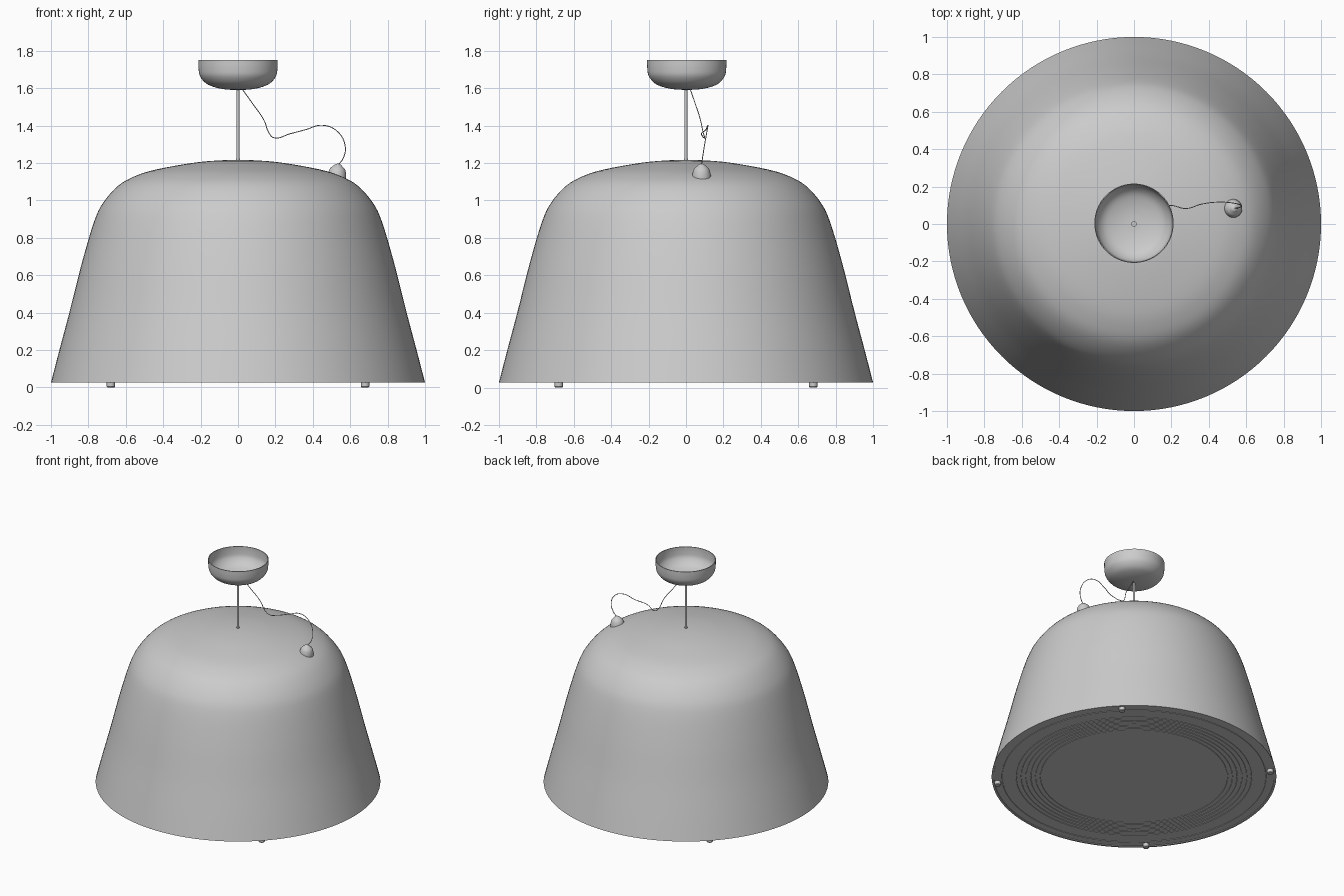
import bpy, bmesh, math
from mathutils import Vector, Euler

cube = bpy.data.objects.get("Cube")
if cube:
    bpy.data.objects.remove(cube)

# One plain grey finish
grey = bpy.data.materials.new("satin_grey")
grey.use_nodes = True
colour = (0.6, 0.6, 0.6, 1)
grey.diffuse_color = colour
grey.node_tree.nodes["Principled BSDF"].inputs["Base Color"].default_value = colour


def finish(obj, angle=35):
    obj.data.materials.append(grey)
    bpy.ops.object.select_all(action='DESELECT')
    obj.select_set(True)
    bpy.context.view_layer.objects.active = obj
    bpy.ops.object.shade_smooth_by_angle(angle=math.radians(angle))
    return obj


def smooth_profile(points, steps=4):
    """Catmull-Rom curve through (radius, height) points."""
    p = [Vector(q) for q in points]
    p = [2 * p[0] - p[1]] + p + [2 * p[-1] - p[-2]]
    out = []
    for a, b, c, d in zip(p, p[1:], p[2:], p[3:]):
        for i in range(steps):
            t = i / steps
            out.append(0.5 * (2 * b + (c - a) * t + (2 * a - 5 * b + 4 * c - d) * t ** 2
                              + (3 * b - a - 3 * c + d) * t ** 3))
    out.append(p[-2])
    return [(max(v.x, 0), v.y) for v in out]


def lathe(name, profile, segments=96, location=(0, 0, 0), tilt=(0, 0, 0)):
    """Spin a profile around the z axis."""
    bm = bmesh.new()
    verts = [bm.verts.new((r, 0, z)) for r, z in profile]
    edges = [bm.edges.new(pair) for pair in zip(verts, verts[1:])]
    bmesh.ops.spin(bm, geom=verts + edges, cent=(0, 0, 0), axis=(0, 0, 1),
                   angle=math.tau, steps=segments, use_merge=True)
    bmesh.ops.remove_doubles(bm, verts=bm.verts, dist=0.0002)
    bmesh.ops.recalc_face_normals(bm, faces=bm.faces)
    mesh = bpy.data.meshes.new(name)
    bm.to_mesh(mesh)
    bm.free()
    obj = bpy.data.objects.new(name, mesh)
    bpy.context.collection.objects.link(obj)
    obj.location, obj.rotation_euler = location, tilt
    return finish(obj)


# Bell-shaped shade with a thin wall
outer = smooth_profile([(1, 0.026), (0.955, 0.2), (0.9, 0.407), (0.835, 0.665), (0.77, 0.885),
                        (0.72, 0.989), (0.64, 1.079), (0.55, 1.13), (0.44, 1.165),
                        (0.24, 1.201), (0.1, 1.214), (0, 1.217)])
inner = [(max(r - 0.014, 0), z - 0.012) for r, z in reversed(outer[1:])]
lathe("shade", outer[::-1] + [(0.985, 0.026)] + inner[::-1], 128)

# Flat diffuser disc closing the mouth, scored with fine rings
disc = [(0, 0.09), (0.975, 0.09), (0.986, 0.03)]
for radius in [0.93] + [0.83 - 0.034 * i for i in range(6)]:
    disc += [(radius, 0.03), (radius - 0.001, 0.033),
             (radius - 0.005, 0.033), (radius - 0.006, 0.03)]
lathe("diffuser", disc + [(0, 0.03)], 128)

# Four feet around the rim
for sx in (-1, 1):
    for sy in (-1, 1):
        lathe("rim_foot", [(0, 0), (0.018, 0), (0.022, 0.005), (0.022, 0.034), (0, 0.034)],
              20, (0.68 * sx, 0.68 * sy, 0))

# Open ceiling cup
cup = smooth_profile([(0, 1.591), (0.06, 1.593), (0.12, 1.604), (0.17, 1.625),
                      (0.203, 1.664), (0.211, 1.706), (0.212, 1.75)])
lathe("ceiling_cup", cup + [(0.207, 1.75)] + [(max(r - 0.005, 0), z + 0.005)
                                              for r, z in cup[-2::-1]],
      72, (0, 0.004, 0))

# Hanging rod with a collar at each end
lathe("hanging_rod", [(0, 1.2), (0.011, 1.2), (0.011, 1.224), (0.008, 1.224), (0.008, 1.594),
                      (0.014, 1.594), (0.014, 1.61), (0, 1.61)], 16)

# Small cord cap resting on the shoulder
bell = smooth_profile([(0.051, -0.046), (0.049, -0.012), (0.04, 0.018), (0.022, 0.036),
                       (0.012, 0.044), (0, 0.047)])
lathe("cord_cap", [(0, -0.046)] + bell, 32, (0.531, 0.083, 1.15), Euler((0, 0.1, 0)))

# Loose cord from the cup to the cap
path = [(0.022, 0.022, 1.596), (0.08, 0.05, 1.515), (0.14, 0.078, 1.427),
        (0.165, 0.092, 1.362), (0.19, 0.1, 1.336), (0.28, 0.083, 1.357),
        (0.36, 0.106, 1.378), (0.45, 0.117, 1.402), (0.53, 0.112, 1.37),
        (0.573, 0.098, 1.29), (0.562, 0.088, 1.225), (0.536, 0.083, 1.19)]
data = bpy.data.curves.new("cord", 'CURVE')
data.dimensions = '3D'
data.bevel_depth = 0.0025
data.bevel_resolution = 2
data.resolution_u = 8
spline = data.splines.new('BEZIER')
spline.bezier_points.add(len(path) - 1)
for point, co in zip(spline.bezier_points, path):
    point.co = co
    point.handle_left_type = point.handle_right_type = 'AUTO'
cord = bpy.data.objects.new("cord", data)
bpy.context.collection.objects.link(cord)
data.materials.append(grey)
